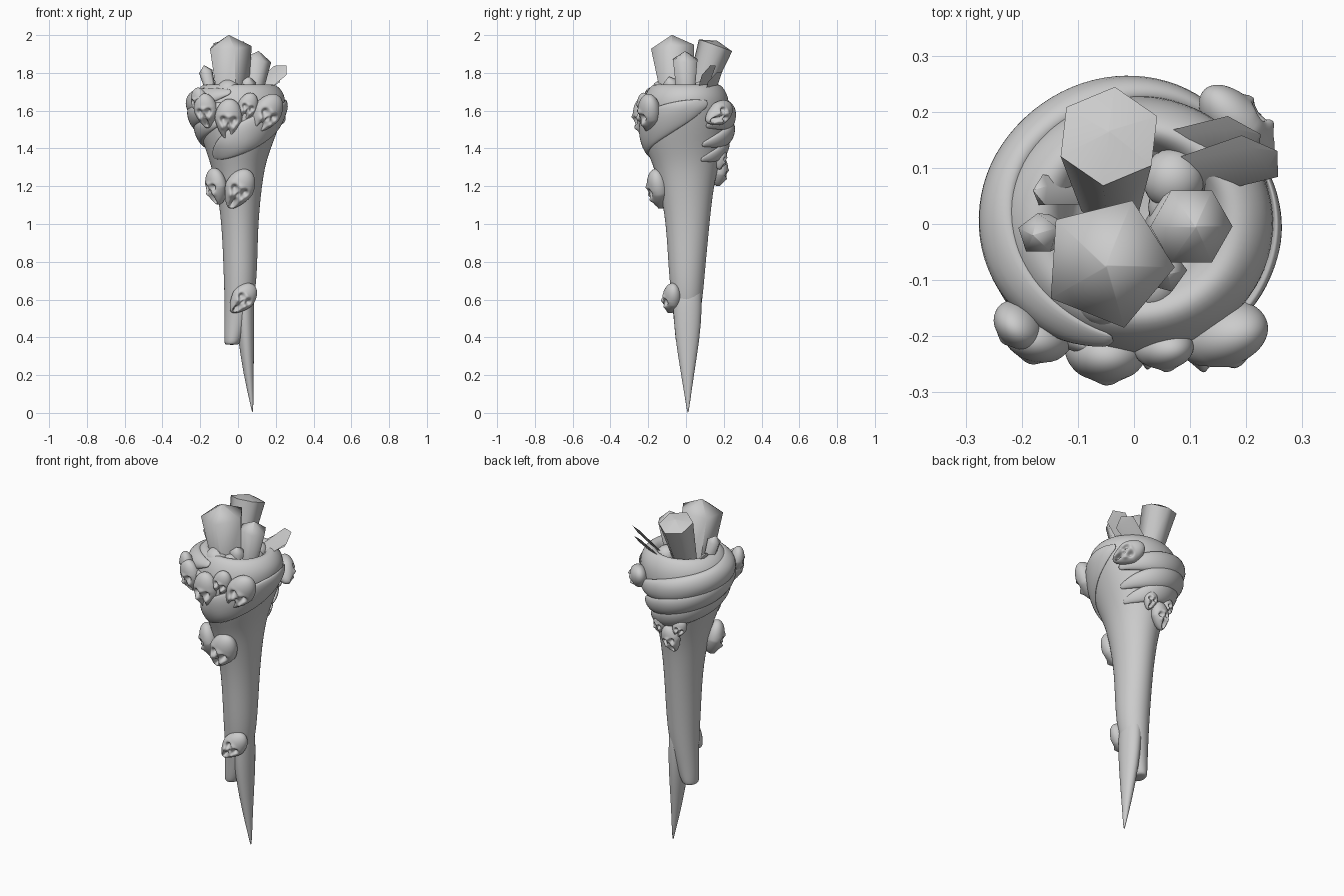
import bpy, bmesh
from math import sin, cos, pi, tau, exp, radians
from mathutils import Vector, Matrix

cube = bpy.data.objects.get("Cube")
if cube:
    bpy.data.objects.remove(cube)


def add_object(name, bm=None, mesh=None, sharp=None, subdivide=0):
    if mesh is None:
        bmesh.ops.recalc_face_normals(bm, faces=bm.faces)
        mesh = bpy.data.meshes.new(name)
        bm.to_mesh(mesh)
        bm.free()
        mesh.shade_smooth()
        if sharp:
            mesh.set_sharp_from_angle(angle=radians(sharp))
    ob = bpy.data.objects.new(name, mesh)
    bpy.context.collection.objects.link(ob)
    if subdivide:
        smooth = ob.modifiers.new("Smooth", "SUBSURF")
        smooth.levels = smooth.render_levels = subdivide
    return ob


def loft(name, rings, **options):
    """Skin a list of equally long point rings and cap both ends."""
    bm = bmesh.new()
    loops = [[bm.verts.new(p) for p in ring] for ring in rings]
    n = len(loops[0])
    for a, b in zip(loops, loops[1:]):
        for i in range(n):
            j = (i + 1) % n
            bm.faces.new((a[i], a[j], b[j], b[i]))
    bm.faces.new(loops[0])
    bm.faces.new(loops[-1])
    return add_object(name, bm, **options)


def ellipse(z, cx, cy, rx, ry, n=18):
    return [(cx + rx * cos(tau * i / n), cy + ry * sin(tau * i / n), z) for i in range(n)]


# Flared shaft with a rolled rim and a hollow mouth
profile = [
    (.36, -.034, 0, .034, .045), (.37, -.03, 0, .043, .055), (.45, -.014, .002, .06, .063),
    (.6, .008, .006, .08, .083), (.75, .013, .004, .091, .098), (1, .01, .01, .097, .116),
    (1.2, .006, .003, .122, .145), (1.32, 0, 0, .148, .18), (1.42, 0, -.008, .184, .217),
    (1.52, .003, -.005, .22, .235), (1.62, .006, -.002, .25, .238), (1.69, .006, .002, .247, .222),
    (1.74, .006, .002, .2, .185), (1.74, .006, .005, .16, .155), (1.7, .006, .01, .13, .125),
    (1.62, .006, .01, .12, .115),
]
loft("shaft", [ellipse(*row) for row in profile], subdivide=2)

# Bare spike emerging from the shaft
spike = [(0, .077, .01, .002, .003), (.05, .073, .01, .009, .011), (.2, .056, .008, .027, .034),
         (.4, .042, .008, .044, .067), (.55, .036, .008, .051, .078), (.75, .025, .006, .055, .08)]
loft("spike", [ellipse(*row) for row in spike], subdivide=1)


def surface(angle, z):
    """Point on the outside of the shaft."""
    outer = profile[:13]
    for a, b in zip(outer, outer[1:]):
        if a[0] <= z <= b[0]:
            t = (z - a[0]) / (b[0] - a[0])
            _, cx, cy, rx, ry = [u + (v - u) * t for u, v in zip(a, b)]
            return Vector((cx + rx * cos(angle), cy + ry * sin(angle), z))


def band(name, start, end, low, high, half_height, bulge):
    """Tapered fold winding up around the flare."""
    rings, steps, n = [], 28, 12
    for s in range(steps + 1):
        t = s / steps
        angle = radians(start + (end - start) * t)
        z = low + (high - low) * t
        size = max(.05, sin(pi * t)) ** .6
        out = Vector((cos(angle), sin(angle), 0))
        ring = []
        for i in range(n):
            a = tau * i / n
            h = min(z + half_height * size * sin(a), 1.725)
            ring.append(surface(angle, h) + out * bulge * size * cos(a))
        rings.append(ring)
    loft(name, rings, subdivide=1)


band("front_fold", -145, 30, 1.36, 1.64, .1, .018)
band("lower_back_fold", 25, 248, 1.34, 1.54, .065, .03)
band("middle_back_fold", 25, 255, 1.42, 1.63, .075, .044)
band("upper_back_fold", 28, 260, 1.52, 1.7, .08, .04)


# Skull relief: a flattened narrowing ball with sockets, nose and open mouth
def skull_mesh():
    features = [(0, -.2, .1, .12, .08), (0, -.64, .21, .25, .25),
                (0, .22, .6, .1, -.04), (0, -.93, .3, .1, -.06)]
    for side in (-1, 1):
        features += [(side * .38, .02, .2, .17, .16), (side * .5, -.32, .16, .14, -.06)]
    bm = bmesh.new()
    bmesh.ops.create_icosphere(bm, subdivisions=5, radius=1)
    for v in bm.verts:
        x, y, z = v.co
        width = .35 * (1 - .36 * max(0, -z))
        depth = y * .27
        if y < 0:
            for fx, fz, rx, rz, push in features:
                depth += push * exp(-((x - fx) / rx) ** 2 - ((z - fz) / rz) ** 2) * min(1, -3 * y)
        v.co = (x * width, depth, z * .52)
    return add_object("front_skull", bm)


# x, y, z, facing angle, sideways lean, chin tuck, height
skulls = [
    (-.17, -.195, 1.6, -105, -5, 12, .18), (-.05, -.222, 1.555, -90, 4, 10, .21),
    (.05, -.218, 1.62, -85, 20, 8, .15), (.15, -.195, 1.585, -70, 32, 12, .22),
    (-.205, -.18, 1.65, -135, 0, 10, .14), (.005, -.145, 1.185, -88, 26, 12, .22),
    (-.115, -.1, 1.2, -145, 0, 12, .19), (.025, -.075, .605, -75, 40, 4, .18),
    (.185, .175, 1.585, 45, 62, 8, .18), (.04, .185, 1.345, 80, 10, 10, .11),
    (-.03, .18, 1.275, 95, -15, 10, .15), (-.08, .175, 1.345, 115, 20, 10, .11),
]
first = skull_mesh()
for k, (x, y, z, facing, lean, tuck, height) in enumerate(skulls):
    ob = first if k == 0 else add_object("skull", mesh=first.data)
    ob.matrix_world = (Matrix.Translation((x, y, z))
                       @ Matrix.Rotation(radians(facing + 90), 4, "Z")
                       @ Matrix.Rotation(radians(tuck), 4, "X")
                       @ Matrix.Rotation(radians(lean), 4, "Y")
                       @ Matrix.Scale(height, 4))


# Crystals that widen to a shoulder and close in a blunt point
def crystal(name, base, tip, radius, corner, sides=5, flat=1, shoulder=.85, foot=.6):
    base, tip, corner = Vector(base), Vector(tip), Vector(corner)
    axis = (tip - base).normalized()
    u = (corner - axis * corner.dot(axis)).normalized()
    w = axis.cross(u)
    rings = []
    for t, r in ((0, foot), (shoulder, 1), (1, .02)):
        centre = base.lerp(tip, t)
        rings.append([centre + radius * r * (u * cos(tau * i / sides) + w * flat * sin(tau * i / sides))
                      for i in range(sides)])
    loft(name, rings, sharp=65)


edge_on = (.8, -1, -.7)
crystal("large_front_crystal", (-.03, -.035, 1.58), (-.05, -.075, 2), .12, (.25, -1, 0), foot=.65)
crystal("large_back_crystal", (-.04, .04, 1.62), (-.045, .165, 1.97), .094, (.1, 1, 0),
        sides=6, shoulder=.93)
crystal("left_crystal", (.06, 0, 1.6), (.11, -.005, 1.915), .074, (1, 0, 0), sides=6)
crystal("right_small_crystal", (-.12, -.01, 1.62), (-.18, -.02, 1.84), .038, (0, 1, 0))
crystal("right_shard", (-.07, .05, 1.64), (-.18, .06, 1.77), .03, (0, 1, 0), flat=.4)
crystal("front_shard", (.03, -.05, 1.62), (.06, -.09, 1.78), .04, (1, 0, 0))
crystal("upper_blade", (.05, .07, 1.66), (.255, .13, 1.84), .055, edge_on, sides=6, flat=.1, foot=.8)
crystal("lower_blade", (.02, .12, 1.66), (.225, .16, 1.8), .055, edge_on, sides=6, flat=.1, foot=.8)

# Rounded nodules around the crystal bases
for x, y, z, r in ((-.05, -.12, 1.7, .065), (.03, -.11, 1.69, .05), (.08, .03, 1.68, .055),
                   (.07, .08, 1.7, .055), (-.11, -.1, 1.69, .045)):
    bm = bmesh.new()
    bmesh.ops.create_icosphere(bm, subdivisions=3, radius=r, matrix=Matrix.Translation((x, y, z)))
    add_object("nodule", bm)
